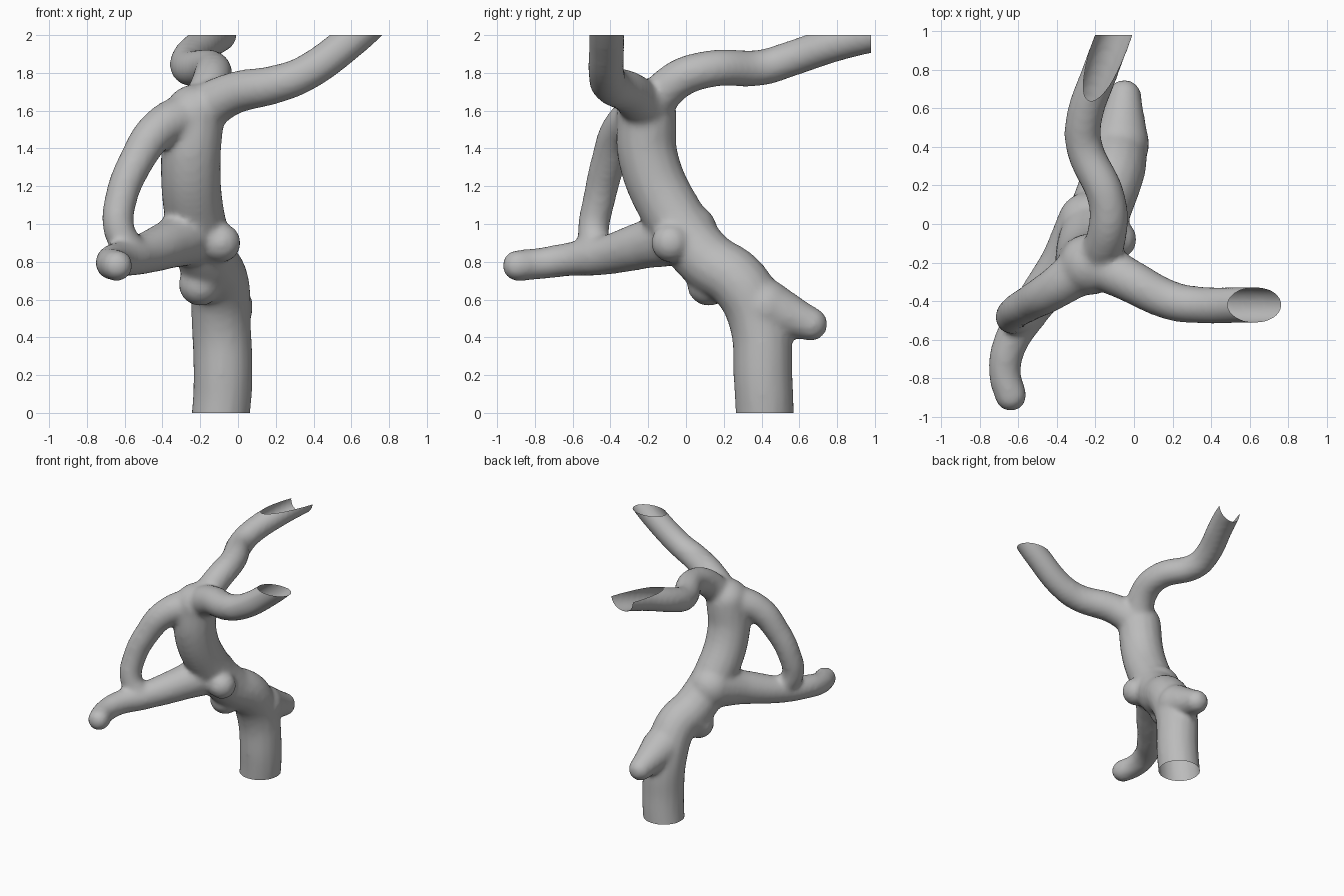
import bpy
import bmesh

cube = bpy.data.objects.get("Cube")
if cube:
    bpy.data.objects.remove(cube, do_unlink=True)


def evaluated_mesh(obj):
    """Return a copy of the object's mesh with its modifiers applied."""
    bpy.context.view_layer.update()
    depsgraph = bpy.context.evaluated_depsgraph_get()
    return bpy.data.meshes.new_from_object(obj.evaluated_get(depsgraph))


def add_limb(bm, root_radius, tip_radius, *path):
    """Sweep a tube with a flared root along the path and round both ends."""
    curve = bpy.data.curves.new("limb_path", "CURVE")
    curve.dimensions = "3D"
    curve.bevel_depth = 1
    curve.bevel_resolution = 6
    curve.resolution_u = 8
    curve.use_fill_caps = True
    spline = curve.splines.new("BEZIER")
    last = len(path) - 1
    spline.bezier_points.add(last)
    for i, (point, co) in enumerate(zip(spline.bezier_points, path)):
        point.co = co
        point.radius = tip_radius + (root_radius - tip_radius) * (1 - i / last) ** 3
        point.handle_left_type = point.handle_right_type = "AUTO"
    helper = bpy.data.objects.new("limb_path", curve)
    bpy.context.collection.objects.link(helper)
    mesh = evaluated_mesh(helper)
    bm.from_mesh(mesh)
    bpy.data.objects.remove(helper, do_unlink=True)
    bpy.data.meshes.remove(mesh)
    for co, radius in ((path[0], root_radius), (path[-1], tip_radius)):
        ball = bmesh.ops.create_icosphere(bm, subdivisions=3, radius=radius)
        bmesh.ops.translate(bm, verts=ball["verts"], vec=co)


bm = bmesh.new()
# Leaning trunk
add_limb(bm, .155, .16, (-.1, .42, -.1), (-.08, .41, .15), (-.09, .38, .5), (-.1, .28, .69),
         (-.16, .11, .81), (-.23, -.07, 1.05), (-.25, -.2, 1.35), (-.23, -.21, 1.58))
# Cut stubs at the back, the side and below the bend
add_limb(bm, .15, .09, (-.07, .42, .56), (-.05, .66, .47))
add_limb(bm, .12, .105, (-.2, -.04, .93), (-.09, -.08, .9))
add_limb(bm, .13, .115, (-.16, .2, .76), (-.2, .12, .68))
# Low arm reaching to the front
add_limb(bm, .17, .083, (-.23, 0, .95), (-.37, -.22, .89), (-.54, -.45, .83),
         (-.65, -.64, .81), (-.67, -.78, .79), (-.64, -.89, .78))
# Branch looping from the crown down to the arm
add_limb(bm, .13, .083, (-.25, -.22, 1.58), (-.42, -.34, 1.5), (-.54, -.41, 1.33),
         (-.62, -.46, 1.13), (-.63, -.49, .97), (-.57, -.48, .86))
# Upper branches to the left and to the back
add_limb(bm, .13, .094, (-.2, -.2, 1.6), (-.03, -.29, 1.69), (.2, -.4, 1.74),
         (.34, -.42, 1.79), (.57, -.42, 1.95), (.8, -.42, 2.16))
add_limb(bm, .11, .094, (-.2, -.2, 1.6), (-.14, -.05, 1.76), (-.14, .12, 1.82),
         (-.26, .41, 1.83), (-.26, .54, 1.87), (-.18, .78, 1.95), (-.09, 1.02, 2.01))
bmesh.ops.remove_doubles(bm, verts=bm.verts, dist=0.0005)
limbs = bpy.data.meshes.new("limbs")
bm.to_mesh(limbs)
bm.free()
tree = bpy.data.objects.new("branching_trunk", limbs)
bpy.context.collection.objects.link(tree)

# Fuse the limbs into one skin with soft joints
remesh = tree.modifiers.new("fuse", "REMESH")
remesh.mode = "VOXEL"
remesh.voxel_size = 0.018
smooth = tree.modifiers.new("soften", "SMOOTH")
smooth.factor = 0.5
smooth.iterations = 8
skin = evaluated_mesh(tree)
tree.modifiers.clear()

# Trim the open ends flat
bm = bmesh.new()
bm.from_mesh(skin)
for co, normal in (((0, 0, 0), (0, 0, -1)), ((0, 0, 2), (0, 0, 1)), ((0, .98, 0), (0, 1, 0))):
    bmesh.ops.bisect_plane(bm, geom=bm.verts[:] + bm.edges[:] + bm.faces[:],
                           plane_co=co, plane_no=normal, clear_outer=True)
bm.to_mesh(skin)
bm.free()
tree.data = skin
bpy.data.meshes.remove(limbs)

# One plain grey
grey = bpy.data.materials.new("grey")
grey.use_nodes = True
color = (0.5, 0.5, 0.5, 1)
grey.diffuse_color = color
grey.node_tree.nodes["Principled BSDF"].inputs["Base Color"].default_value = color
skin.materials.clear()
skin.materials.append(grey)
for poly in skin.polygons:
    poly.use_smooth = True
